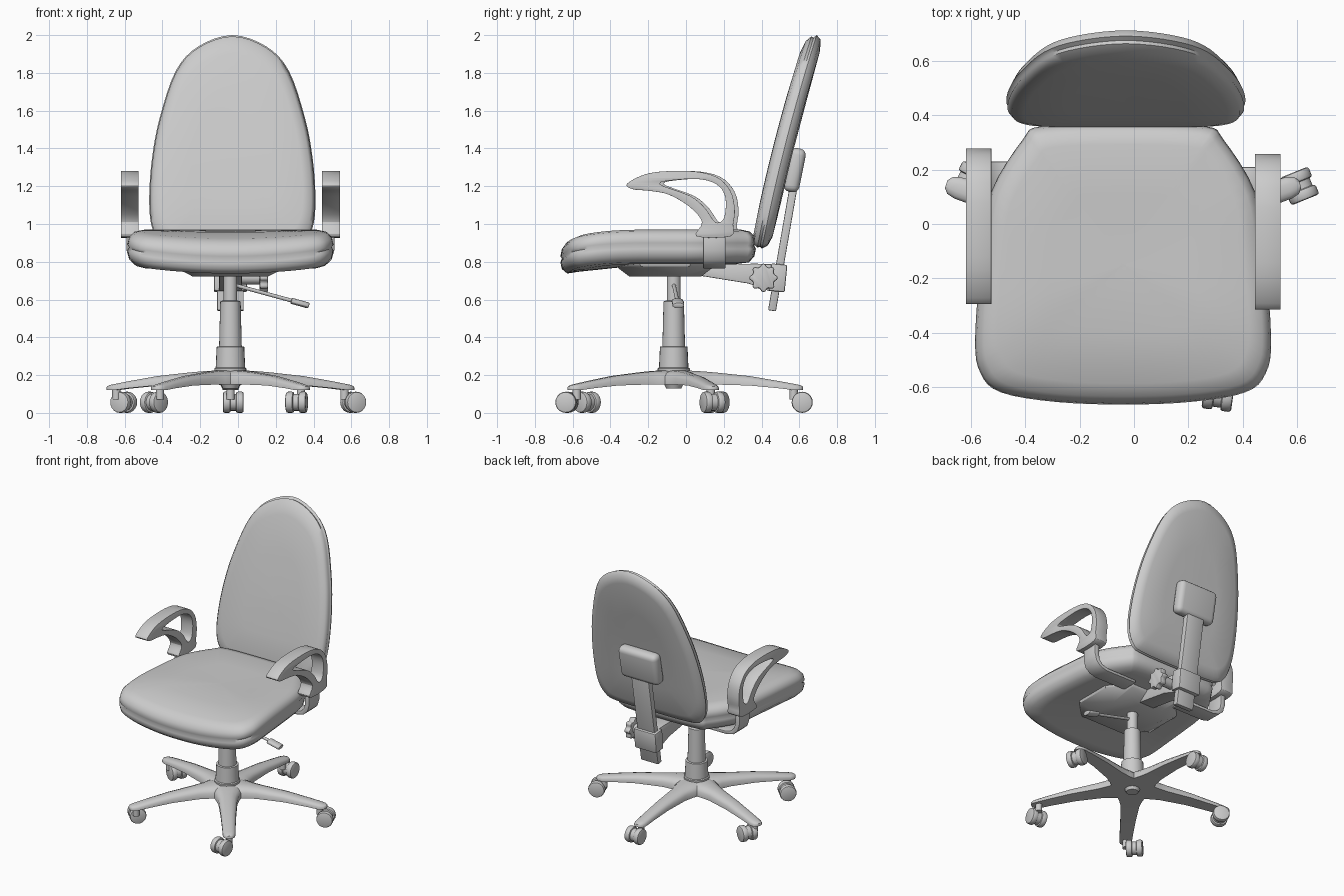
import bpy, bmesh, math
from mathutils import Vector, Matrix

if "Cube" in bpy.data.objects:
    bpy.data.objects.remove(bpy.data.objects["Cube"])

CX, CY = -0.04, -0.065   # axis of the gas column


def finish(name, bm, bevel=0, segs=2, angle=35):
    bmesh.ops.recalc_face_normals(bm, faces=bm.faces)
    me = bpy.data.meshes.new(name)
    bm.to_mesh(me)
    bm.free()
    ob = bpy.data.objects.new(name, me)
    bpy.context.collection.objects.link(ob)
    bpy.ops.object.select_all(action='DESELECT')
    ob.select_set(True)
    bpy.context.view_layer.objects.active = ob
    if bevel:
        m = ob.modifiers.new("bevel", 'BEVEL')
        m.width, m.segments, m.limit_method = bevel, segs, 'ANGLE'
        m.angle_limit = math.radians(38)
        bpy.ops.object.modifier_apply(modifier=m.name)
    bpy.ops.object.shade_smooth_by_angle(angle=math.radians(angle))
    return ob


def spline(pts, n=4):
    """Closed smooth curve through 2D points."""
    out, k = [], len(pts)
    for i in range(k):
        a, b, c, d = (Vector(pts[(i + j) % k]) for j in (-1, 0, 1, 2))
        for s in range(n):
            t = s / n
            out.append(0.5 * (2 * b + (c - a) * t + (2 * a - 5 * b + 4 * c - d) * t * t
                              + (3 * b - a - 3 * c + d) * t ** 3))
    return out


def loft(name, rings, cap=True, **kw):
    bm = bmesh.new()
    vs = [[bm.verts.new(p) for p in r] for r in rings]
    n = len(vs[0])
    for a, b in zip(vs, vs[1:]):
        for i in range(n):
            bm.faces.new((a[i], a[(i + 1) % n], b[(i + 1) % n], b[i]))
    if cap:
        bm.faces.new(vs[0])
        bm.faces.new(vs[-1])
    return finish(name, bm, **kw)


def pillow(name, half, rings, centre, place):
    """Upholstered pad: a mirrored outline scaled through (scale, depth) rings."""
    outline = spline(half + [(-x, v) for x, v in half[-2:0:-1]])
    loft(name, [[place(p.x * s, centre + (p.y - centre) * s, d) for p in outline]
                for s, d in rings], angle=60)


def prism(name, pts, lo, hi, place, **kw):
    return loft(name, [[place(a, b, t) for a, b in pts] for t in (lo, hi)], **kw)


def side(a, b, t):       # profile in y-z, extruded along x
    return Vector((t, a, b))


def lathe(name, prof, x=CX, y=CY, n=24):
    loft(name, [[(x + r * math.cos(2 * math.pi * i / n), y + r * math.sin(2 * math.pi * i / n), z)
                 for i in range(n)] for r, z in prof])


def box(name, loc, size, tilt=0, bevel=0.01, segs=2):
    bm = bmesh.new()
    mat = Matrix.Translation(loc) @ Matrix.Rotation(tilt, 4, 'X') @ Matrix.Diagonal((*size, 1))
    bmesh.ops.create_cube(bm, size=1, matrix=mat)
    return finish(name, bm, bevel, segs)


def rod(name, p, q, r, n=16, bevel=0, flat=1):
    p, q = Vector(p), Vector(q)
    mat = (Matrix.Translation((p + q) / 2) @ (q - p).to_track_quat('Z', 'Y').to_matrix().to_4x4()
           @ Matrix.Diagonal((1, flat, 1, 1)))
    bm = bmesh.new()
    bmesh.ops.create_cone(bm, cap_ends=True, segments=n, radius1=r, radius2=r,
                          depth=(q - p).length, matrix=mat)
    return finish(name, bm, bevel)


# Seat cushion with waterfall front
def seat_place(x, y, z):
    f = max(0, (-0.25 - y) / 0.4)
    return (CX + x, y, z - 0.066 * f * f * (1 - 1.6 * x * x))


pillow("seat",
       [(0, -.665), (.25, -.655), (.45, -.62), (.525, -.55), (.545, -.42), (.52, -.1),
        (.485, .12), (.37, .31), (.3, .36), (0, .37)],
       [(.02, .79), (.8, .788), (.93, .797), (.985, .83), (1, .868), (.985, .885), (1, .9),
        (.985, .935), (.94, .96), (.85, .97), (.5, .967), (.02, .962)], -.15, seat_place)


# Backrest, leaning and slightly curved
def back_place(x, z, d):
    k = z - 0.92
    return (-.03 + x, .40 + .2 * k + .055 * k * k + d, z)


pillow("backrest",
       [(0, .87), (.3, .875), (.385, .91), (.43, 1.0), (.44, 1.15), (.425, 1.35),
        (.385, 1.56), (.3, 1.81), (.18, 1.94), (0, 2.0)],
       [(.02, -.05), (.5, -.05), (.85, -.048), (.95, -.037), (.99, -.014), (.98, 0),
        (1, .012), (.965, .04), (.87, .056), (.5, .062), (.02, .062)], 1.35, back_place)

# Back support: pad, post, sleeve and bracket
box("back_pad", (CX, .575, 1.285), (.31, .085, .235), -.2, .035, 4)
box("back_post", (CX, .522, .925), (.14, .042, .78), -.172, .006)
box("post_sleeve", (CX, .487, .715), (.175, .085, .145), -.1, .008)
prism("back_bracket", [(.05, .73), (.05, .785), (.37, .79), (.5, .785), (.49, .65),
                       (.44, .645), (.33, .685)], CX - .06, CX + .06, side, bevel=.005)

# Star knob with shaft
star = [(.41 + r * math.cos(a), .715 + r * math.sin(a)) for i in range(48)
        for a in [i * math.tau / 48] for r in [.068 + .009 * math.cos(8 * a)]]
prism("knob", star, .115, .16, side, bevel=.008)
rod("knob_shaft", (0, .41, .715), (.13, .41, .715), .035)

# Mechanism plate under the seat
octagon = [(1, .5), (.6, 1), (-.6, 1), (-1, .5), (-1, -.5), (-.6, -1), (.6, -1), (1, -.5)]
loft("seat_mechanism", [[(CX + a * x, -.11 + b * y, z) for a, b in octagon]
                        for x, y, z in ((.31, .27, .795), (.3, .26, .775), (.2, .19, .722))],
     bevel=.006)

# Height lever
rod("lever", (-.03, -.065, .68), (.3, -.045, .59), .01)
rod("lever_handle", (.28, -.046, .594), (.375, -.04, .568), .032, bevel=.008, flat=.5)

# Armrest loops and the straps that carry them
outer = spline([(-.31, 1.215), (-.19, 1.27), (.02, 1.28), (.16, 1.25), (.235, 1.175), (.258, 1.08),
                (.25, 1.0), (.235, .935), (.055, .935), (.085, 1.01), (.02, 1.09), (-.09, 1.155),
                (-.19, 1.175), (-.285, 1.185)])
inner = spline([(-.14, 1.212), (-.035, 1.235), (.09, 1.235), (.175, 1.2), (.21, 1.13),
                (.2, 1.03), (.155, 1.01), (.1, 1.085), (.02, 1.15)])
for label, s, dy in (("left", -1, .02), ("right", 1, 0)):
    cu = bpy.data.curves.new("arm_profile", 'CURVE')
    cu.dimensions, cu.fill_mode, cu.extrude = '2D', 'BOTH', .047
    for loop in (outer, inner):
        sp = cu.splines.new('POLY')
        sp.points.add(len(loop) - 1)
        sp.use_cyclic_u = True
        for pt, p in zip(sp.points, loop):
            pt.co = (p.x, p.y, 0, 1)
    tmp = bpy.data.objects.new("arm_profile", cu)
    bpy.context.collection.objects.link(tmp)
    ev = tmp.evaluated_get(bpy.context.evaluated_depsgraph_get())
    bm = bmesh.new()
    me = bpy.data.meshes.new_from_object(ev)
    bm.from_mesh(me)
    bpy.data.objects.remove(tmp)
    bmesh.ops.remove_doubles(bm, verts=bm.verts, dist=1e-4)
    bm.transform(Matrix.Translation((CX + s * .5325, dy, 0))
                 @ Matrix.Rotation(math.pi / 2, 4, 'Z') @ Matrix.Rotation(math.pi / 2, 4, 'X'))
    finish(label + "_armrest", bm, .012, 2)
    strap = [(.55, .95), (.55, .86), (.535, .81), (.5, .778), (.45, .765), (.2, .765),
             (.2, .785), (.44, .787), (.485, .803), (.508, .83), (.515, .87), (.515, .95)]
    prism(label + "_arm_strap", strap, .09 + dy, .21 + dy,
          lambda a, b, t: Vector((CX + s * a, t, b)), bevel=.005)

# Gas column and hub
lathe("column_lower", [(.04, .13), (.05, .15), (.085, .215), (.085, .235), (.078, .24),
                       (.073, .35), (.06, .352), (.054, .59), (.04, .595)])
lathe("column_upper", [(.036, .55), (.036, .74)])

# Five-legged star base: (radius, half width, bottom, top)
sections = [(0, .1, .15, .225), (.1, .095, .15, .223), (.15, .077, .15, .22), (.22, .062, .15, .214),
            (.4, .051, .145, .195), (.56, .044, .13, .168), (.64, .041, .12, .153),
            (.67, .033, .12, .147), (.685, .015, .122, .14)]
for i in range(5):
    ang = math.radians(18 + 72 * i)
    c, sn = math.cos(ang), math.sin(ang)
    rings = []
    for r, w, b, t in sections:
        m = b + .55 * (t - b)
        prof = [(-w, b), (-w, m), (-.75 * w, t - .15 * (t - b)), (-.35 * w, t),
                (.35 * w, t), (.75 * w, t - .15 * (t - b)), (w, m), (w, b)]
        rings.append([(CX + r * c - u * sn, CY + r * sn + u * c, z) for u, z in prof])
    loft("base_leg_%d" % (i + 1), rings, angle=50)
    rod("caster_stem_%d" % (i + 1), (CX + .635 * c, CY + .635 * sn, .07),
        (CX + .635 * c, CY + .635 * sn, .14), .022)

# Twin-wheel casters: (x, y, rolling direction)
casters = [(.61, .14, 22), (-.025, .615, 90), (-.605, .16, 152), (-.445, -.525, 225), (.31, -.63, 82)]
for i, (x, y, a) in enumerate(casters, 1):
    axle = Vector((-math.sin(math.radians(a)), math.cos(math.radians(a)), 0))
    p = Vector((x, y, .056))
    for k, s in (("a", -1), ("b", 1)):
        rod("caster_wheel_%d%s" % (i, k), p + axle * s * .014, p + axle * s * .055, .056, 20, .01)
    rod("caster_hood_%d" % i, p - axle * .02, p + axle * .02, .045, 20)
